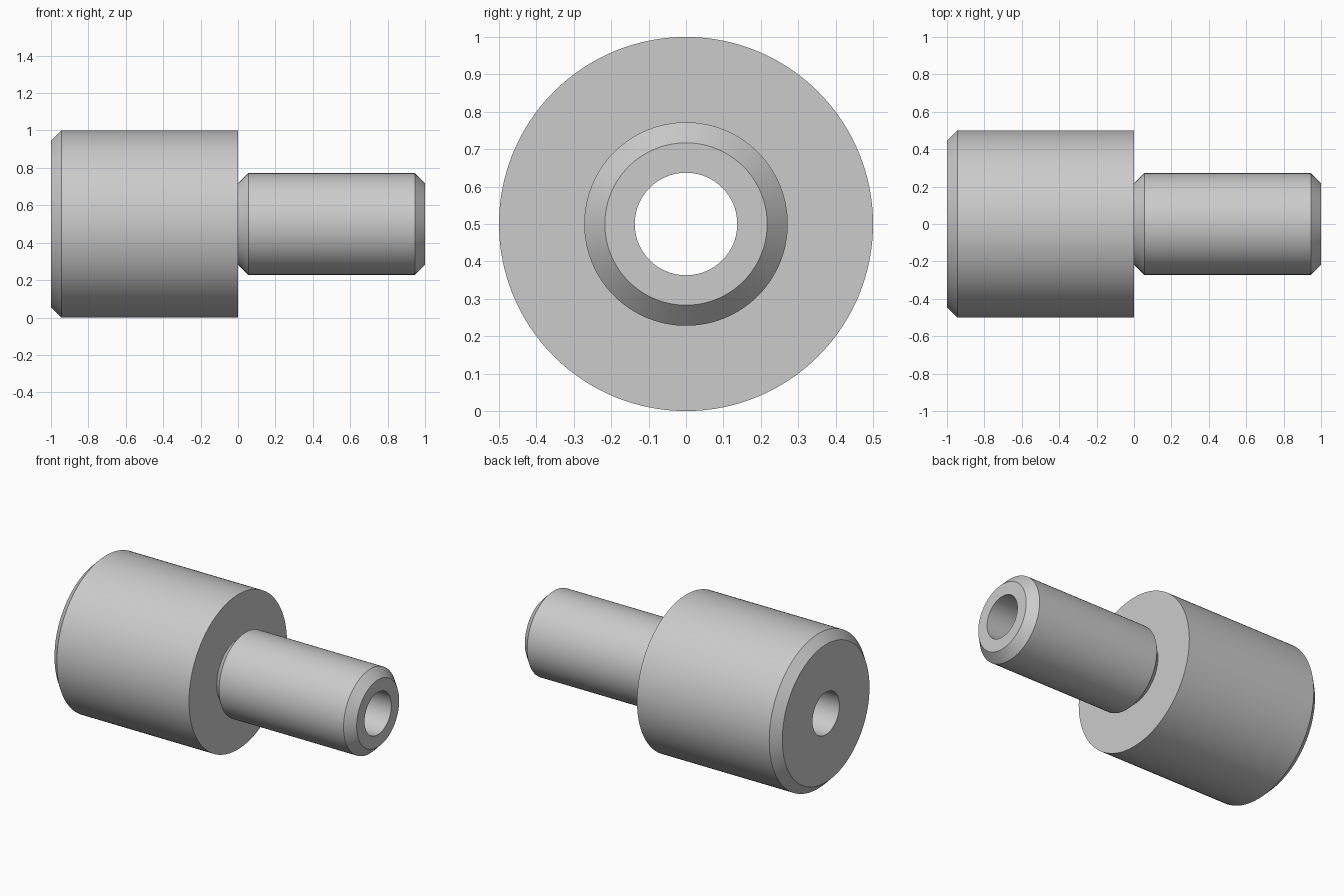
import bpy
import bmesh
from math import cos, sin, tau, radians

cube = bpy.data.objects.get("Cube")
if cube:
    bpy.data.objects.remove(cube, do_unlink=True)

SEGMENTS = 128
AXIS_HEIGHT = 0.5
BODY_R, SHAFT_R, BORE_R = 0.5, 0.272, 0.137
CHAMFER = 0.055

# Plain grey metal
metal = bpy.data.materials.new("grey_metal")
metal.use_nodes = True
grey = (0.6, 0.6, 0.6, 1)
metal.diffuse_color = grey
metal.node_tree.nodes["Principled BSDF"].inputs["Base Color"].default_value = grey


def turned_part(name, profile):
    """Revolve a closed (x, radius) outline around the x axis."""
    bm = bmesh.new()
    rings = []
    for x, r in profile:
        rings.append([bm.verts.new((x, r * cos(tau * i / SEGMENTS),
                                    AXIS_HEIGHT + r * sin(tau * i / SEGMENTS)))
                      for i in range(SEGMENTS)])
    for a, b in zip(rings, rings[1:] + rings[:1]):
        for i in range(SEGMENTS):
            j = (i + 1) % SEGMENTS
            bm.faces.new((a[i], a[j], b[j], b[i]))
    bmesh.ops.recalc_face_normals(bm, faces=bm.faces)
    mesh = bpy.data.meshes.new(name)
    bm.to_mesh(mesh)
    bm.free()
    mesh.materials.append(metal)
    obj = bpy.data.objects.new(name, mesh)
    bpy.context.collection.objects.link(obj)
    bpy.ops.object.select_all(action="DESELECT")
    obj.select_set(True)
    bpy.context.view_layer.objects.active = obj
    bpy.ops.object.shade_smooth_by_angle(angle=radians(30))
    return obj


# Wide body, chamfered outer end, undercut shaft and a bore right through
turned_part("stepped_bushing", [
    (-1, BORE_R),
    (-1, BODY_R - CHAMFER),
    (-1 + CHAMFER, BODY_R),
    (0, BODY_R),
    (0, SHAFT_R - CHAMFER),
    (CHAMFER, SHAFT_R),
    (1 - CHAMFER, SHAFT_R),
    (1, SHAFT_R - CHAMFER),
    (1, BORE_R),
])
